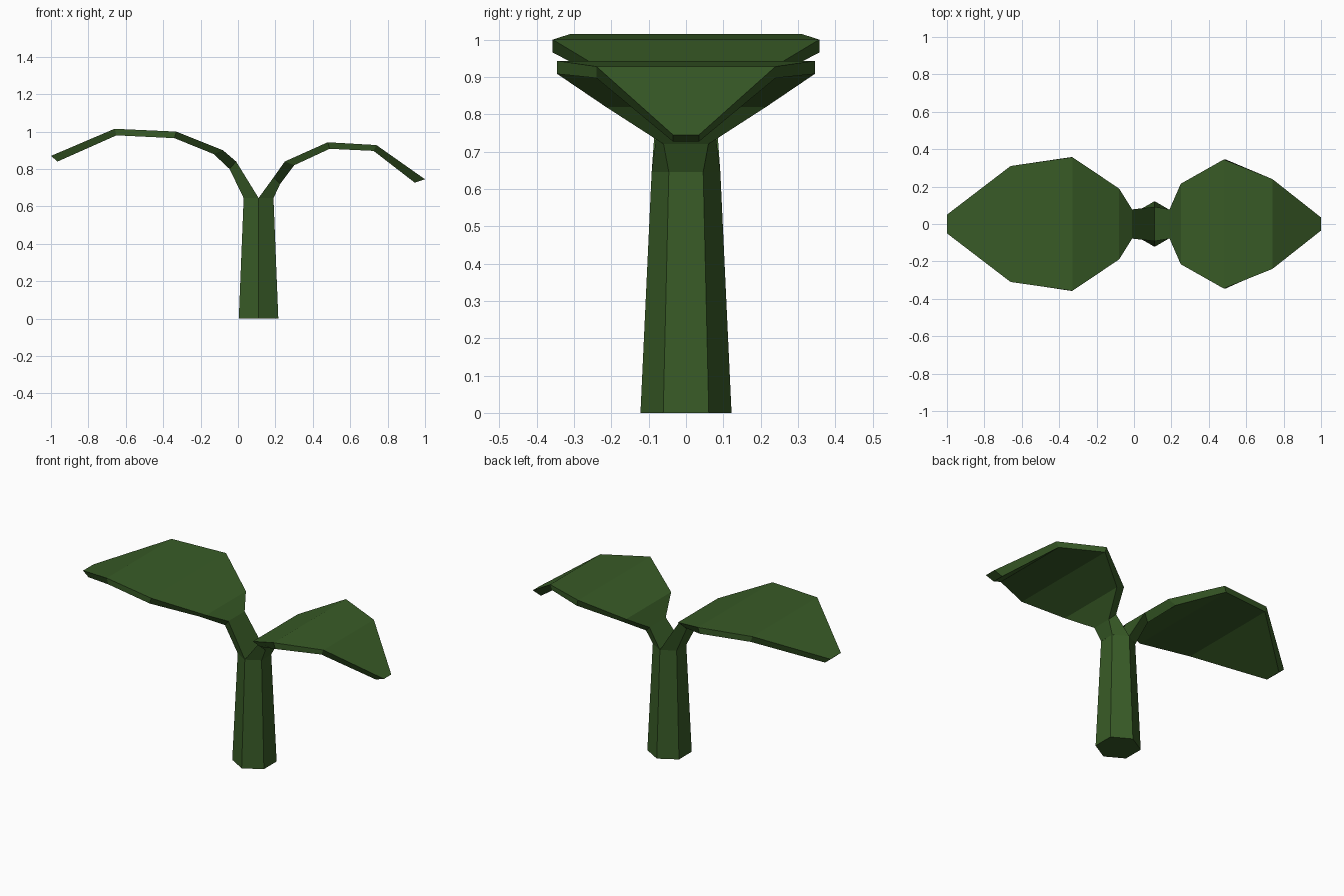
import bpy
import bmesh
from math import cos, sin, pi

cube = bpy.data.objects.get("Cube")
if cube:
    bpy.data.objects.remove(cube)

# Single leaf green
GREEN = (0.04, 0.105, 0.02, 1)
green = bpy.data.materials.new("leaf green")
green.use_nodes = True
green.diffuse_color = GREEN
bsdf = green.node_tree.nodes["Principled BSDF"]
bsdf.inputs["Base Color"].default_value = GREEN
bsdf.inputs["Roughness"].default_value = 0.9

STEM_X, STEM_TOP = 0.11, 0.645


def loft(name, rings, cap):
    """Skin consecutive rings with quads and cap the chosen end ring."""
    bm = bmesh.new()
    loops = [[bm.verts.new(p) for p in ring] for ring in rings]
    for a, b in zip(loops, loops[1:]):
        n = len(a)
        for i in range(n):
            j = (i + 1) % n
            bm.faces.new((a[i], a[j], b[j], b[i]))
    bm.faces.new(loops[cap])
    bmesh.ops.recalc_face_normals(bm, faces=bm.faces)
    mesh = bpy.data.meshes.new(name)
    bm.to_mesh(mesh)
    bm.free()
    mesh.materials.append(green)
    obj = bpy.data.objects.new(name, mesh)
    bpy.context.collection.objects.link(obj)
    return obj


def hexagon(radius, z):
    return [(STEM_X + radius * sin(i * pi / 3), radius * cos(i * pi / 3), z)
            for i in range(6)]


def leaf(name, side, sections):
    """Each section: upper x, z, half width, then lower x, z, half width."""
    # The first section is half of the hexagonal stem top
    stem = (STEM_X, STEM_TOP, 0.092, STEM_X + side * 0.08, STEM_TOP, 0.046)
    rings = [[(ux, uw, uz), (ux, -uw, uz), (lx, -lw, lz), (lx, lw, lz)]
             for ux, uz, uw, lx, lz, lw in [stem] + sections]
    return loft(name, rings, -1)


# Tapered six-sided stem, open where the two leaf stalks begin
loft("stem", [hexagon(0.122, 0), hexagon(0.092, STEM_TOP)], 0)

# Larger, higher leaf with its stalk
leaf("right_leaf", -1, [
    (-0.01, 0.84, 0.078, -0.045, 0.80, 0.06),
    (-0.08, 0.90, 0.19, -0.13, 0.88, 0.19),
    (-0.33, 1.00, 0.357, -0.34, 0.965, 0.357),
    (-0.66, 1.015, 0.31, -0.65, 0.98, 0.31),
    (-1.00, 0.87, 0.05, -0.965, 0.84, 0.05),
])

# Smaller, lower leaf with its stalk
leaf("left_leaf", 1, [
    (0.19, 0.755, 0.078, 0.225, 0.72, 0.06),
    (0.25, 0.84, 0.215, 0.30, 0.82, 0.215),
    (0.48, 0.943, 0.345, 0.49, 0.908, 0.345),
    (0.74, 0.928, 0.24, 0.725, 0.897, 0.24),
    (1.00, 0.745, 0.035, 0.945, 0.727, 0.035),
])
